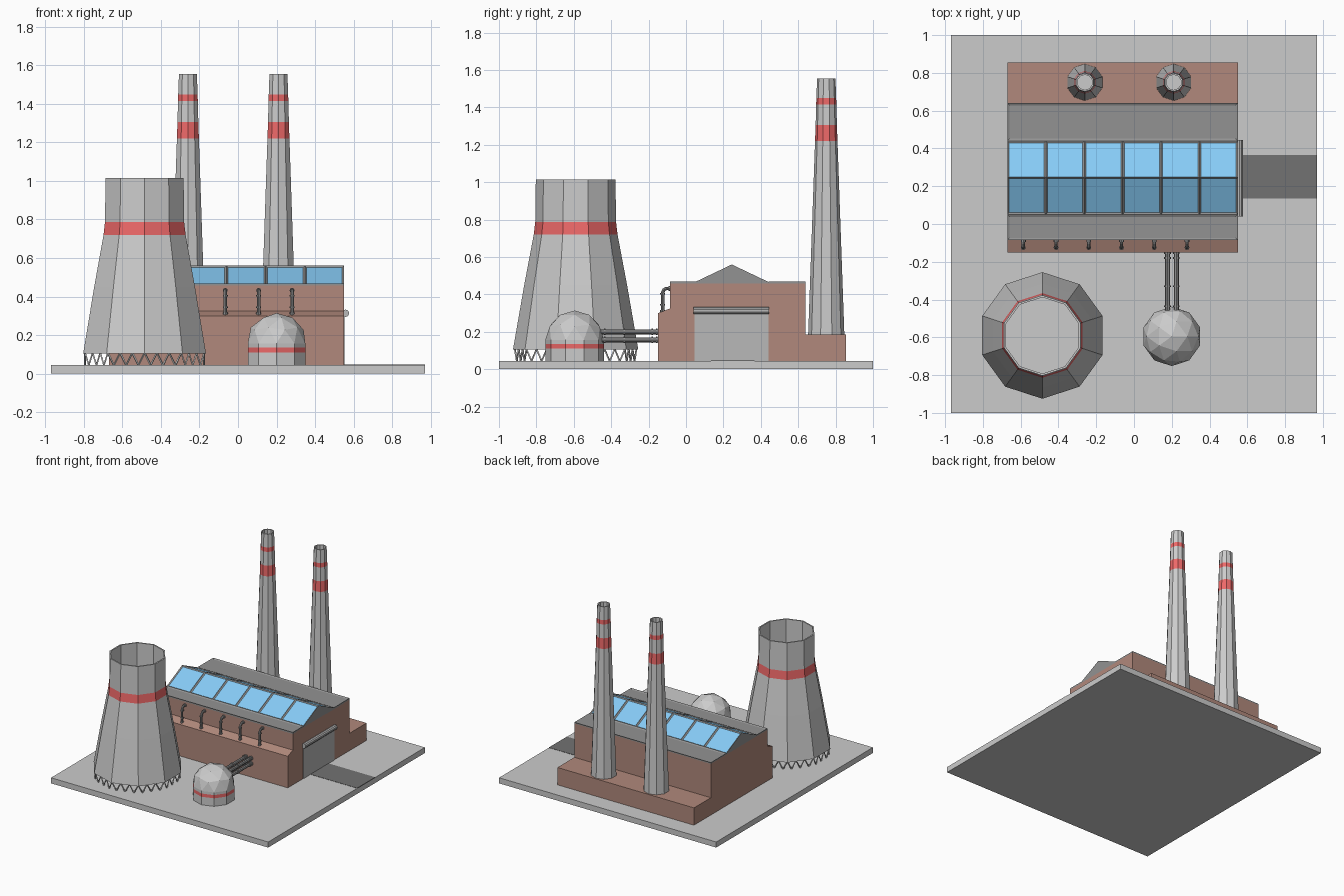
import bpy, bmesh, math
from mathutils import Vector

if "Cube" in bpy.data.objects:
    bpy.data.objects.remove(bpy.data.objects["Cube"])


def material(name, rgb):
    m = bpy.data.materials.new(name)
    m.diffuse_color = (*rgb, 1)
    m.use_nodes = True
    m.node_tree.nodes["Principled BSDF"].inputs["Base Color"].default_value = m.diffuse_color
    return m


BRICK = material("brick", (0.44, 0.25, 0.20))
RED = material("red_paint", (0.85, 0.14, 0.14))
GLASS = material("blue_glass", (0.24, 0.60, 0.92))
DARK = material("dark_roofing", (0.29, 0.29, 0.29))
ROAD = material("asphalt", (0.17, 0.17, 0.17))
PIPE = material("pipe_metal", (0.28, 0.28, 0.28))
SLAB = material("concrete_slab", (0.55, 0.55, 0.55))
DOOR = material("door_metal", (0.48, 0.48, 0.48))
LIGHT = material("light_concrete", (0.68, 0.68, 0.68))


def finish(bm, name, *mats, normals=True):
    if normals:
        bmesh.ops.recalc_face_normals(bm, faces=bm.faces)
    me = bpy.data.meshes.new(name)
    bm.to_mesh(me)
    bm.free()
    for m in mats:
        me.materials.append(m)
    ob = bpy.data.objects.new(name, me)
    bpy.context.collection.objects.link(ob)
    return ob


def box(name, lo, hi, mat):
    bm = bmesh.new()
    bmesh.ops.create_cube(bm, size=1)
    for v in bm.verts:
        v.co = [l + (c + 0.5) * (h - l) for c, l, h in zip(v.co, lo, hi)]
    return finish(bm, name, mat)


def extrude_x(name, profile, x0, x1, mats, segments=1, inset=None):
    """Extrude a (y, z) profile along x; inset = (thickness, depth) sinks the upward faces."""
    bm = bmesh.new()
    rings = [[bm.verts.new((x0 + (x1 - x0) * i / segments, y, z)) for y, z in profile]
             for i in range(segments + 1)]
    n = len(profile)
    for a, b in zip(rings, rings[1:]):
        for i in range(n):
            bm.faces.new((a[i], a[(i + 1) % n], b[(i + 1) % n], b[i]))
    bm.faces.new(rings[0])
    bm.faces.new(rings[-1])
    bmesh.ops.recalc_face_normals(bm, faces=bm.faces)
    if inset:
        up = [f for f in bm.faces if f.normal.z > 0.3]
        bmesh.ops.inset_individual(bm, faces=up, thickness=inset[0], depth=inset[1])
        for f in up:
            f.material_index = len(mats) - 1
    return finish(bm, name, *mats)


def lathe(name, centre, profile, bands=(), n=10):
    """Spin an (r, z) profile with n flat sides; listed segments are painted red."""
    bm = bmesh.new()
    ang = [math.pi / 2 + math.tau * i / n for i in range(n)]
    rings = [[bm.verts.new((centre[0] + r * math.cos(t), centre[1] + r * math.sin(t), z))
              for t in ang] for r, z in profile]
    for k, (a, b) in enumerate(zip(rings, rings[1:])):
        for i in range(n):
            f = bm.faces.new((a[i], a[(i + 1) % n], b[(i + 1) % n], b[i]))
            f.material_index = int(k in bands)
    bm.faces.new(rings[0])
    bm.faces.new(rings[-1])
    return finish(bm, name, LIGHT, RED)


def rod(bm, a, b, r, n):
    a, b = Vector(a), Vector(b)
    d = b - a
    mtx = d.to_track_quat('Z', 'Y').to_matrix().to_4x4()
    mtx.translation = (a + b) / 2
    bmesh.ops.create_cone(bm, cap_ends=True, segments=n, radius1=r, radius2=r,
                          depth=d.length, matrix=mtx)


# Ground slab and road
box("ground_slab", (-0.97, -1, 0), (0.97, 1, 0.045), SLAB)
box("road", (0.55, 0.135, 0.04), (0.97, 0.365, 0.047), ROAD)

# Brick hall with stepped front and low rear annex
X0, X1 = -0.67, 0.55
extrude_x("brick_hall", [(-0.15, 0.045), (-0.15, 0.30), (-0.085, 0.325), (-0.085, 0.458),
                         (0.64, 0.458), (0.64, 0.185), (0.855, 0.185), (0.855, 0.045)],
          X0, X1, [BRICK])

# Flat roof strips with sunken centres, and the glazed ridge roof
for name, y0, y1 in (("front_roof", -0.085, 0.05), ("rear_roof", 0.44, 0.64)):
    extrude_x(name, [(y0, 0.455), (y0, 0.468), (y1, 0.468), (y1, 0.455)],
              X0, X1, [DARK], inset=(0.017, -0.006))
extrude_x("skylight_roof", [(0.05, 0.455), (0.05, 0.467), (0.245, 0.56), (0.44, 0.467), (0.44, 0.455)],
          X0, X1, [DARK, GLASS], segments=6, inset=(0.0125, -0.007))

# Rolling door and its roller housing
box("rolling_door", (0.54, 0.045, 0.045), (0.553, 0.44, 0.30), DOOR)
bm = bmesh.new()
rod(bm, (0.558, 0.04, 0.313), (0.558, 0.445, 0.313), 0.019, 10)
finish(bm, "door_roller", DOOR)

# Cooling tower shell with hollow top
TC = (-0.485, -0.59)
lathe("cooling_tower", TC,
      [(0.335, 0.105), (0.275, 0.45), (0.224, 0.72), (0.216, 0.787), (0.213, 1.015),
       (0.202, 1.015), (0.202, 0.72)], bands=(2,))

# Zigzag legs below the tower
bm = bmesh.new()
V_PER_SIDE = 3
corners = [Vector((TC[0] + 0.325 * math.cos(t), TC[1] + 0.325 * math.sin(t), 0))
           for t in (math.pi / 2 + math.tau * i / 10 for i in range(11))]
for a, b in zip(corners, corners[1:]):
    steps = V_PER_SIDE * 2
    for k in range(steps):
        p, q = a.lerp(b, k / steps), a.lerp(b, (k + 1) / steps)
        p.z, q.z = (0.108, 0.043) if k % 2 == 0 else (0.043, 0.108)
        rod(bm, p, q, 0.005, 4)
finish(bm, "tower_legs", LIGHT)

# Two tapering chimneys
for name, x in (("left_chimney", -0.26), ("right_chimney", 0.21)):
    lathe(name, (x, 0.75),
          [(0.097, 0.18), (0.060, 1.22), (0.057, 1.305), (0.054, 1.415), (0.053, 1.45),
           (0.049, 1.555), (0.040, 1.555), (0.040, 1.40)], bands=(1, 3))

# Storage dome: ten-sided drum and half an icosphere
DC = (0.2, -0.595)
lathe("dome_drum", DC, [(0.157, 0.04), (0.157, 0.11), (0.157, 0.136), (0.157, 0.157)], bands=(1,))
bm = bmesh.new()
bmesh.ops.create_icosphere(bm, subdivisions=2, radius=0.157)
bmesh.ops.delete(bm, geom=[v for v in bm.verts if v.co.z < -0.01], context='VERTS')
bmesh.ops.translate(bm, verts=bm.verts, vec=(*DC, 0.157))
finish(bm, "dome_top", LIGHT)

# Pipe bundle with flanges from dome to hall
bm = bmesh.new()
for x in (0.178, 0.224):
    for z in (0.157, 0.2):
        rod(bm, (x, -0.48, z), (x, -0.145, z), 0.013, 8)
        for y in (-0.435, -0.33, -0.18, -0.156):
            rod(bm, (x, y - 0.004, z), (x, y + 0.004, z), 0.018, 8)
finish(bm, "connecting_pipes", PIPE)

# Row of bent wall pipes, each with collars
for i in range(6):
    x = -0.586 + 0.1733 * i
    cu = bpy.data.curves.new("wall_pipe", 'CURVE')
    cu.dimensions = '3D'
    cu.bevel_depth, cu.bevel_resolution = 0.009, 2
    path = [(-0.125, 0.30), (-0.125, 0.41), (-0.118, 0.425), (-0.105, 0.432), (-0.08, 0.432)]
    sp = cu.splines.new('POLY')
    sp.points.add(len(path) - 1)
    for pt, (y, z) in zip(sp.points, path):
        pt.co = (x, y, z, 1)
    cu.materials.append(PIPE)
    ob = bpy.data.objects.new(f"wall_pipe_{i + 1}", cu)
    bpy.context.collection.objects.link(ob)
    bpy.ops.object.select_all(action='DESELECT')
    ob.select_set(True)
    bpy.context.view_layer.objects.active = ob
    bpy.ops.object.convert(target='MESH')
    for p in bpy.context.object.data.polygons:
        p.use_smooth = False
    bm = bmesh.new()
    for z0, z1 in ((0.305, 0.318), (0.34, 0.348), (0.40, 0.408)):
        rod(bm, (x, -0.125, z0), (x, -0.125, z1), 0.013, 8)
    rod(bm, (x, -0.094, 0.432), (x, -0.084, 0.432), 0.013, 8)
    finish(bm, f"wall_pipe_collars_{i + 1}", PIPE)
